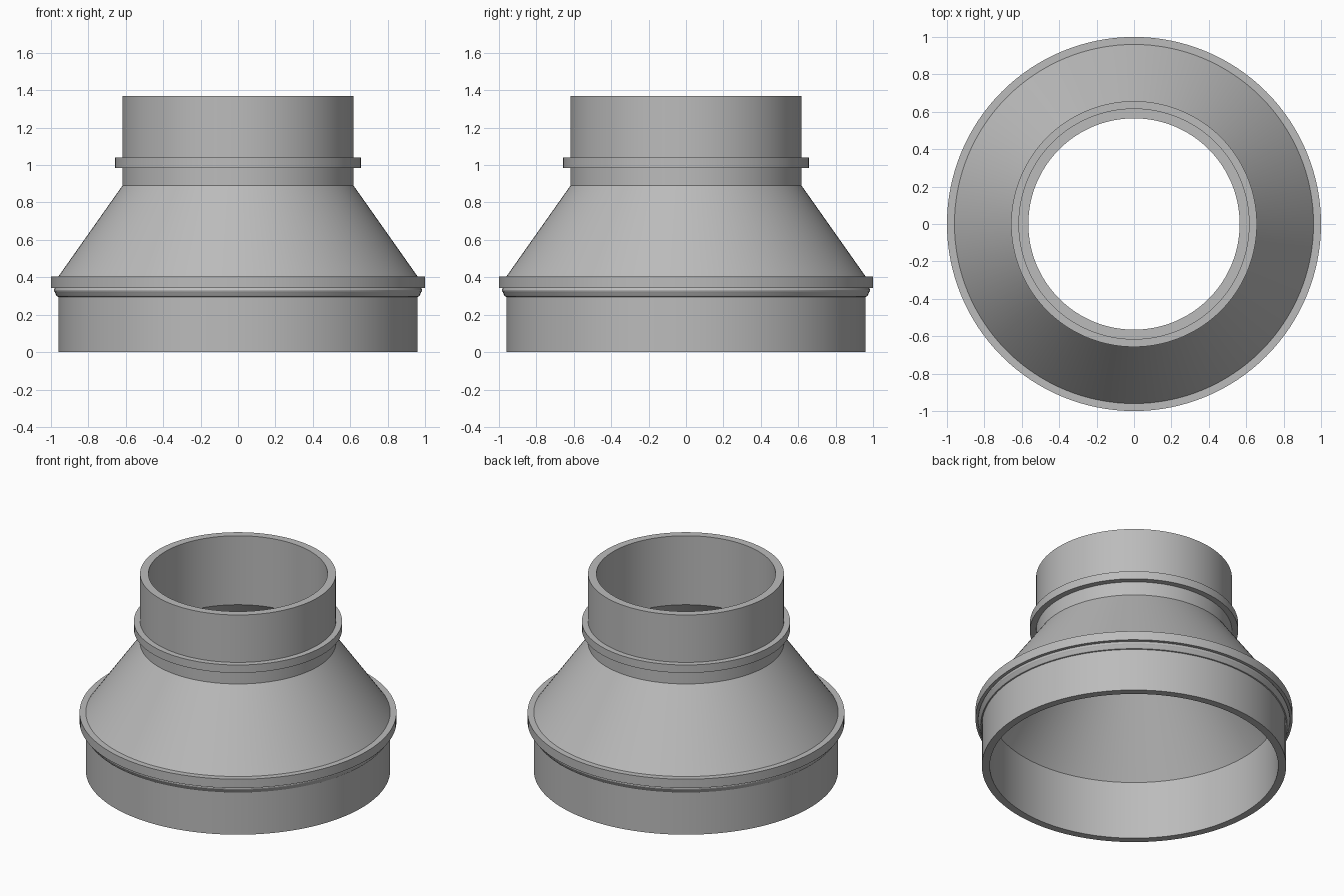
import bpy
import bmesh
import math

SEGMENTS = 128

cube = bpy.data.objects.get("Cube")
if cube:
    bpy.data.objects.remove(cube, do_unlink=True)

grey = bpy.data.materials.new("plain grey")
grey.use_nodes = True
colour = (0.5, 0.5, 0.5, 1.0)
grey.diffuse_color = colour
grey.node_tree.nodes["Principled BSDF"].inputs["Base Color"].default_value = colour


def revolve(name, profile, closed=False):
    """Turn an (r, z) profile about the z axis; outer walls run upwards."""
    bm = bmesh.new()
    rings = []
    for r, z in profile:
        ring = []
        for i in range(SEGMENTS):
            a = math.tau * i / SEGMENTS
            ring.append(bm.verts.new((r * math.cos(a), r * math.sin(a), z)))
        rings.append(ring)
    pairs = list(zip(rings, rings[1:]))
    if closed:
        pairs.append((rings[-1], rings[0]))
    for low, high in pairs:
        for i in range(SEGMENTS):
            j = (i + 1) % SEGMENTS
            bm.faces.new((low[i], low[j], high[j], high[i]))
    mesh = bpy.data.meshes.new(name)
    bm.to_mesh(mesh)
    bm.free()
    mesh.materials.append(grey)
    obj = bpy.data.objects.new(name, mesh)
    bpy.context.collection.objects.link(obj)
    bpy.ops.object.select_all(action="DESELECT")
    obj.select_set(True)
    bpy.context.view_layer.objects.active = obj
    bpy.ops.object.shade_smooth_by_angle(angle=math.radians(25))
    return obj


WIDE, WIDE_IN = 0.96, 0.91
NECK, NECK_IN = 0.618, 0.565
SHOULDER, NECK_BASE, TOP = 0.405, 0.89, 1.37

# Hollow reducer wall: wide socket, cone and neck
revolve("reducer_body", [
    (WIDE, 0), (WIDE, SHOULDER), (NECK, NECK_BASE), (NECK, TOP),
    (NECK_IN, TOP), (NECK_IN, NECK_BASE), (WIDE_IN, SHOULDER), (WIDE_IN, 0),
], closed=True)

# Square collars round the shoulder and the neck
for name, inner, outer, low, high in (
    ("shoulder_collar", WIDE, 1.0, 0.343, SHOULDER),
    ("neck_collar", NECK, 0.657, 0.985, 1.04),
):
    revolve(name, [(inner, low), (outer, low), (outer, high), (inner, high)])

# Rounded sealing lip below the shoulder collar
revolve("sealing_lip", [
    (WIDE, 0.295), (0.967, 0.297), (0.974, 0.307), (0.978, 0.318),
    (0.983, 0.325), (0.984, 0.333), (0.979, 0.343),
])
